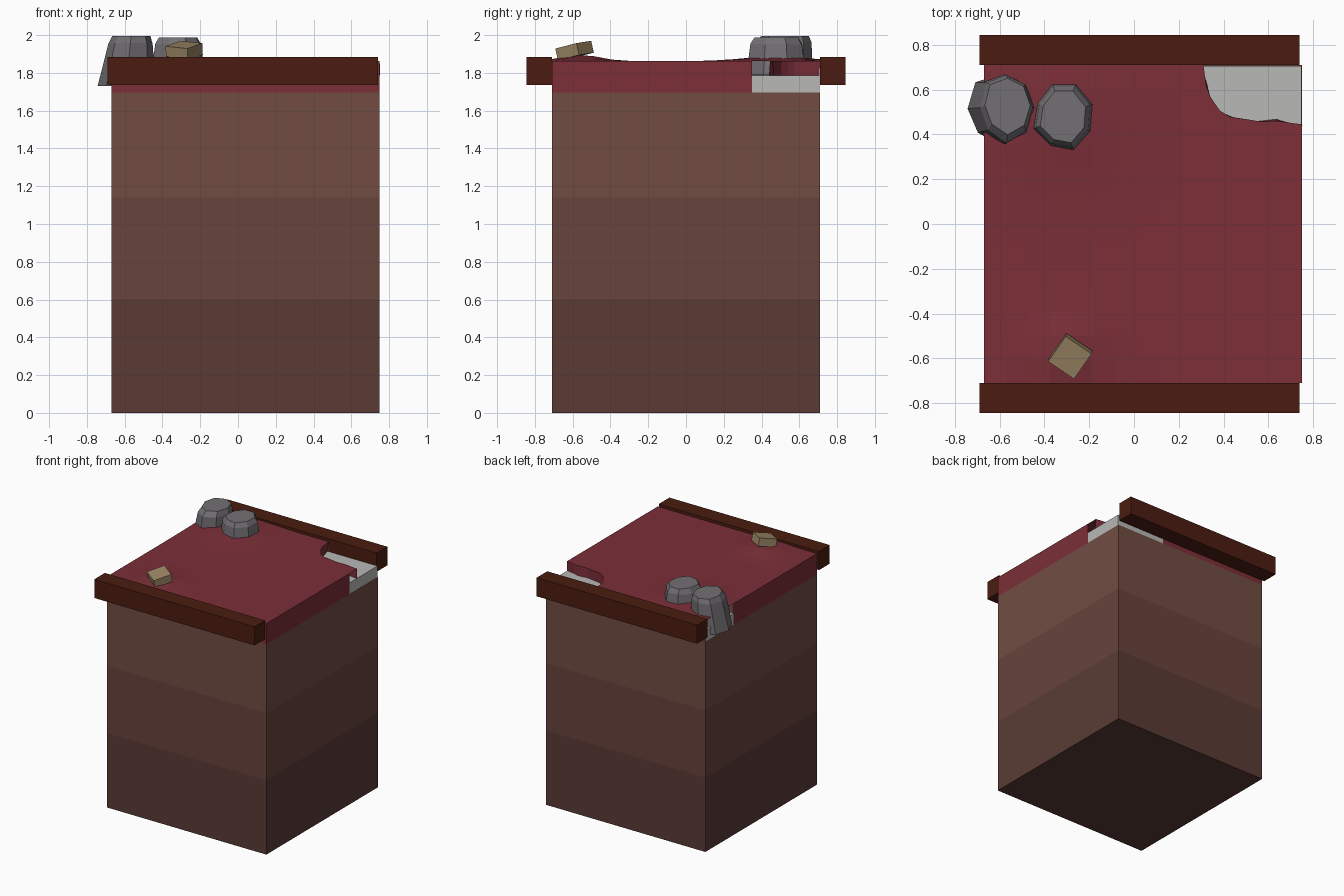
import bpy, bmesh, math, random
from mathutils import Matrix, Euler

if "Cube" in bpy.data.objects:
    bpy.data.objects.remove(bpy.data.objects["Cube"])

random.seed(4)
X0, X1, Y0, Y1 = -0.67, 0.75, -0.71, 0.71


def mat(name, rgb):
    m = bpy.data.materials.new(name)
    m.diffuse_color = (*rgb, 1)
    m.use_nodes = True
    m.node_tree.nodes["Principled BSDF"].inputs["Base Color"].default_value = m.diffuse_color
    return m


def finish(name, bm, *mats, normals=True):
    if normals:
        bmesh.ops.recalc_face_normals(bm, faces=bm.faces)
    me = bpy.data.meshes.new(name)
    bm.to_mesh(me)
    bm.free()
    for m in mats:
        me.materials.append(m)
    ob = bpy.data.objects.new(name, me)
    bpy.context.collection.objects.link(ob)
    return ob


def box(name, lo, hi, m):
    bm = bmesh.new()
    size = [b - a for a, b in zip(lo, hi)]
    mid = [(a + b) / 2 for a, b in zip(lo, hi)]
    bmesh.ops.create_cube(bm, size=1, matrix=Matrix.Translation(mid) @ Matrix.Diagonal((*size, 1)))
    return finish(name, bm, m)


def loft(bm, rings):
    """Skin closed rings of points; returns side faces row by row."""
    vs = [[bm.verts.new(p) for p in r] for r in rings]
    n = len(vs[0])
    rows = [[bm.faces.new((a[i], a[(i + 1) % n], b[(i + 1) % n], b[i])) for i in range(n)]
            for a, b in zip(vs, vs[1:])]
    bm.faces.new(vs[0][::-1])
    bm.faces.new(vs[-1])
    return rows


red = mat("red", (0.2, 0.028, 0.04))
wood = mat("dark wood", (0.07, 0.012, 0.005))
stone = mat("stone", (0.17, 0.16, 0.175))
pale = mat("pale grey", (0.48, 0.48, 0.47))
tan = mat("tan", (0.33, 0.24, 0.13))
bands = [mat("earth low", (0.1, 0.044, 0.036)), mat("earth mid", (0.14, 0.057, 0.045)),
         mat("earth top", (0.165, 0.073, 0.055))]

# Earth block with three colour bands
bm = bmesh.new()
rows = loft(bm, [[(X0, Y0, z), (X1, Y0, z), (X1, Y1, z), (X0, Y1, z)] for z in (0, 0.6, 1.14, 1.695)])
for i, row in enumerate(rows):
    for f in row:
        f.material_index = i
finish("earth_block", bm, *bands)

# Pale slab exposed at the back corner
box("under_slab", (X0, 0.35, 1.695), (X1 - 0.001, Y1 - 0.004, 1.785), pale)

# Front and back beams
for name, s in (("front_beam", -1), ("back_beam", 1)):
    a, b = sorted((s * 0.71, s * 0.845))
    box(name, (-0.69, a, 1.735), (0.74, b, 1.885), wood)


# Red ground layer: columns run front to back, shortened at the broken corner
def ground_z(x, y):
    g = lambda cx, cy, s, h: h * math.exp(-((x - cx) ** 2 + (y - cy) ** 2) / (2 * s * s))
    return 1.862 + g(-0.35, 0.48, 0.17, 0.026) + g(-0.3, -0.56, 0.1, 0.035)


cols = [(X0 + 0.98 * i / 10, Y1) for i in range(11)]
intact = len(cols) - 1
cols += [(0.322, 0.62), (0.34, 0.57), (0.36, 0.54), (0.385, 0.505), (0.43, 0.478),
         (0.5, 0.468), (0.56, 0.458), (0.64, 0.46), (0.69, 0.453), (X1, 0.445)]
bm = bmesh.new()
grid = []
for x, ymax in cols:
    ys = [Y0 + 1.06 * j / 10 for j in range(11)] + [0.35 + (ymax - 0.35) * k / 3 for k in (1, 2, 3)]
    grid.append([bm.verts.new((x, y, ground_z(x, y))) for y in ys])
for a, b in zip(grid, grid[1:]):
    for j in range(len(a) - 1):
        bm.faces.new((a[j], b[j], b[j + 1], a[j + 1]))


def skirt(verts, z, wobble=0.0):
    low = [bm.verts.new((v.co.x + random.uniform(-wobble, wobble),
                         v.co.y + random.uniform(-wobble, wobble), z)) for v in verts]
    for i in range(len(verts) - 1):
        bm.faces.new((verts[i], low[i], low[i + 1], verts[i + 1]))


skirt([c[0] for c in grid], 1.695)
skirt(grid[-1][:11], 1.695)
skirt(grid[0][10::-1], 1.695)
skirt([c[-1] for c in grid[intact::-1]], 1.695)
skirt([c[-1] for c in grid[:intact - 1:-1]], 1.785, 0.008)
finish("red_ground", bm, red, normals=False)


# Faceted boulders: rings of (z, centre x, centre y, radius x, radius y)
def boulder(name, rings, turn):
    bm = bmesh.new()
    jit = [random.uniform(0.94, 1.06) for _ in range(8)]
    ang = [turn + math.tau * i / 8 for i in range(8)]
    loft(bm, [[(cx + rx * k * math.cos(a), cy + ry * k * math.sin(a), z + random.uniform(-0.006, 0.006) * (n == 1))
               for a, k in zip(ang, jit)] for n, (z, cx, cy, rx, ry) in enumerate(rings)])
    finish(name, bm, stone)


boulder("left_boulder", [(1.73, -0.59, 0.515, 0.16, 0.16), (1.955, -0.57, 0.52, 0.122, 0.15),
                         (1.995, -0.565, 0.53, 0.105, 0.125)], 0)
boulder("right_boulder", [(1.79, -0.318, 0.48, 0.145, 0.162), (1.95, -0.318, 0.48, 0.122, 0.14),
                          (1.988, -0.318, 0.48, 0.102, 0.118)], 0.35)

# Tilted tan block
block = box("tan_block", (-0.07, -0.07, -0.032), (0.07, 0.07, 0.032), tan)
block.matrix_world = Matrix.Translation((-0.285, -0.59, 1.918)) @ \
    Euler((math.radians(12), math.radians(5), math.radians(-34))).to_matrix().to_4x4()
